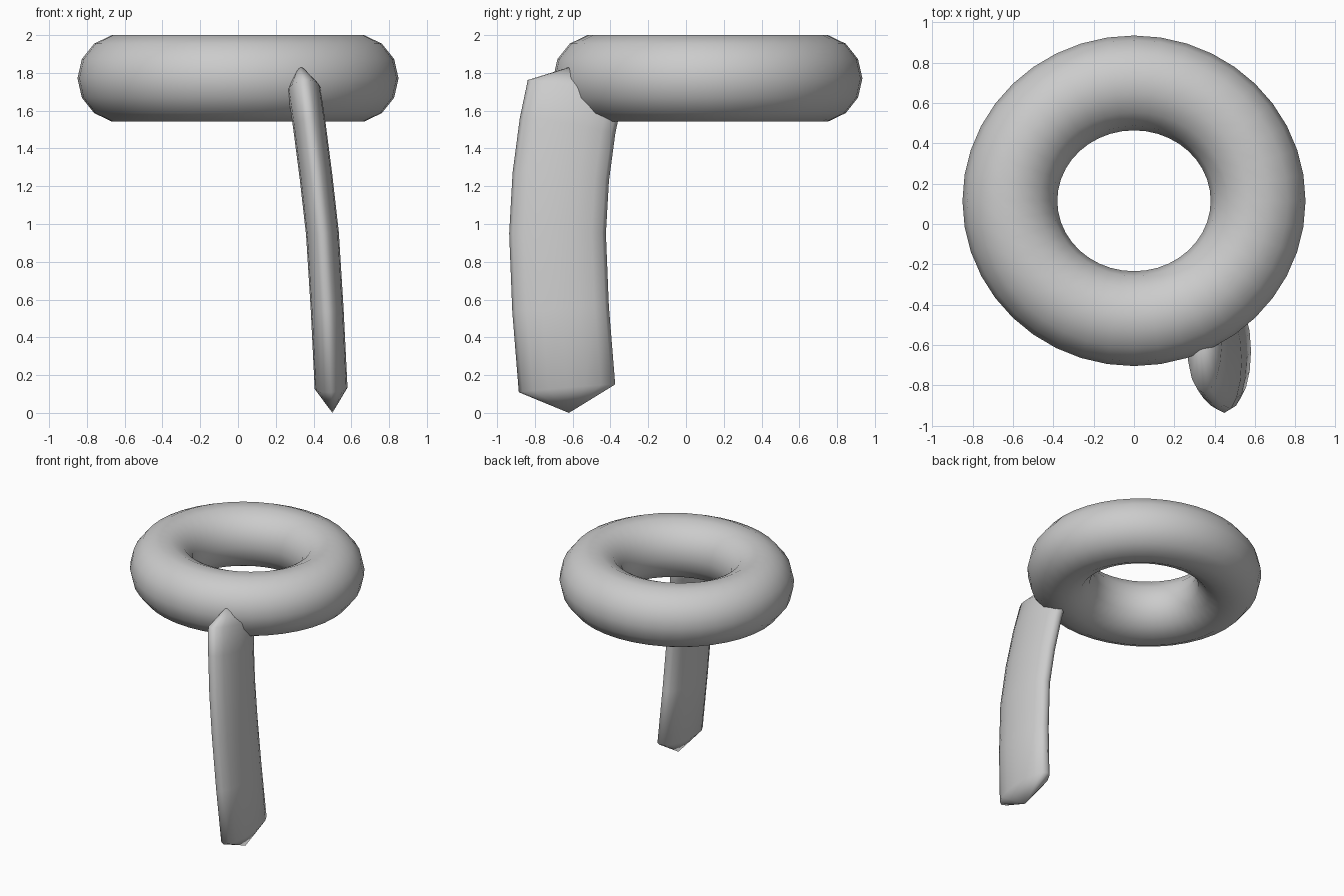
import bpy, bmesh, math
from mathutils import Vector

cube = bpy.data.objects.get("Cube")
if cube:
    bpy.data.objects.remove(cube, do_unlink=True)

# Single plain grey material
grey = bpy.data.materials.new("plain_grey")
grey.use_nodes = True
colour = (0.6, 0.6, 0.6, 1)
grey.diffuse_color = colour
grey.node_tree.nodes["Principled BSDF"].inputs["Base Color"].default_value = colour


def finish(obj):
    obj.data.materials.append(grey)
    for poly in obj.data.polygons:
        poly.use_smooth = True


# Ring: round tube swept along a slightly oval path
bpy.ops.mesh.primitive_torus_add(major_radius=0.615, minor_radius=0.235,
                                 major_segments=40, minor_segments=14,
                                 location=(0, 0.115, 1.771))
ring = bpy.context.object
ring.name = ring.data.name = "ring"
for v in ring.data.vertices:
    v.co.y -= 0.031 * math.sin(math.atan2(v.co.y, v.co.x))
finish(ring)

# Stem: flattened oval section swept along a gently bent path, pointed ends
path = [Vector(p) for p in (
    (0.493, -0.63, 0.13), (0.472, -0.664, 0.55), (0.447, -0.68, 0.95),
    (0.413, -0.663, 1.25), (0.378, -0.627, 1.52), (0.35, -0.587, 1.71))]
tips = Vector((0.5, -0.62, 0)), Vector((0.325, -0.553, 1.85))
SIDES, HALF_WIDTH, HALF_DEPTH = 16, 0.087, 0.256

bm = bmesh.new()
rings = []
for i, centre in enumerate(path):
    tangent = path[min(i + 1, len(path) - 1)] - path[max(i - 1, 0)]
    tilt = Vector((0, 0, 1)).rotation_difference(tangent.normalized())
    loop = []
    for k in range(SIDES):
        a = math.tau * k / SIDES
        offset = Vector((HALF_WIDTH * math.cos(a), HALF_DEPTH * math.sin(a), 0))
        loop.append(bm.verts.new(centre + tilt @ offset))
    rings.append(loop)
bottom, top = (bm.verts.new(t) for t in tips)
for k in range(SIDES):
    n = (k + 1) % SIDES
    for low, high in zip(rings, rings[1:]):
        bm.faces.new((low[k], low[n], high[n], high[k]))
    bm.faces.new((bottom, rings[0][n], rings[0][k]))
    bm.faces.new((top, rings[-1][k], rings[-1][n]))
bmesh.ops.recalc_face_normals(bm, faces=bm.faces)
mesh = bpy.data.meshes.new("stem")
bm.to_mesh(mesh)
bm.free()
stem = bpy.data.objects.new("stem", mesh)
bpy.context.collection.objects.link(stem)
finish(stem)
